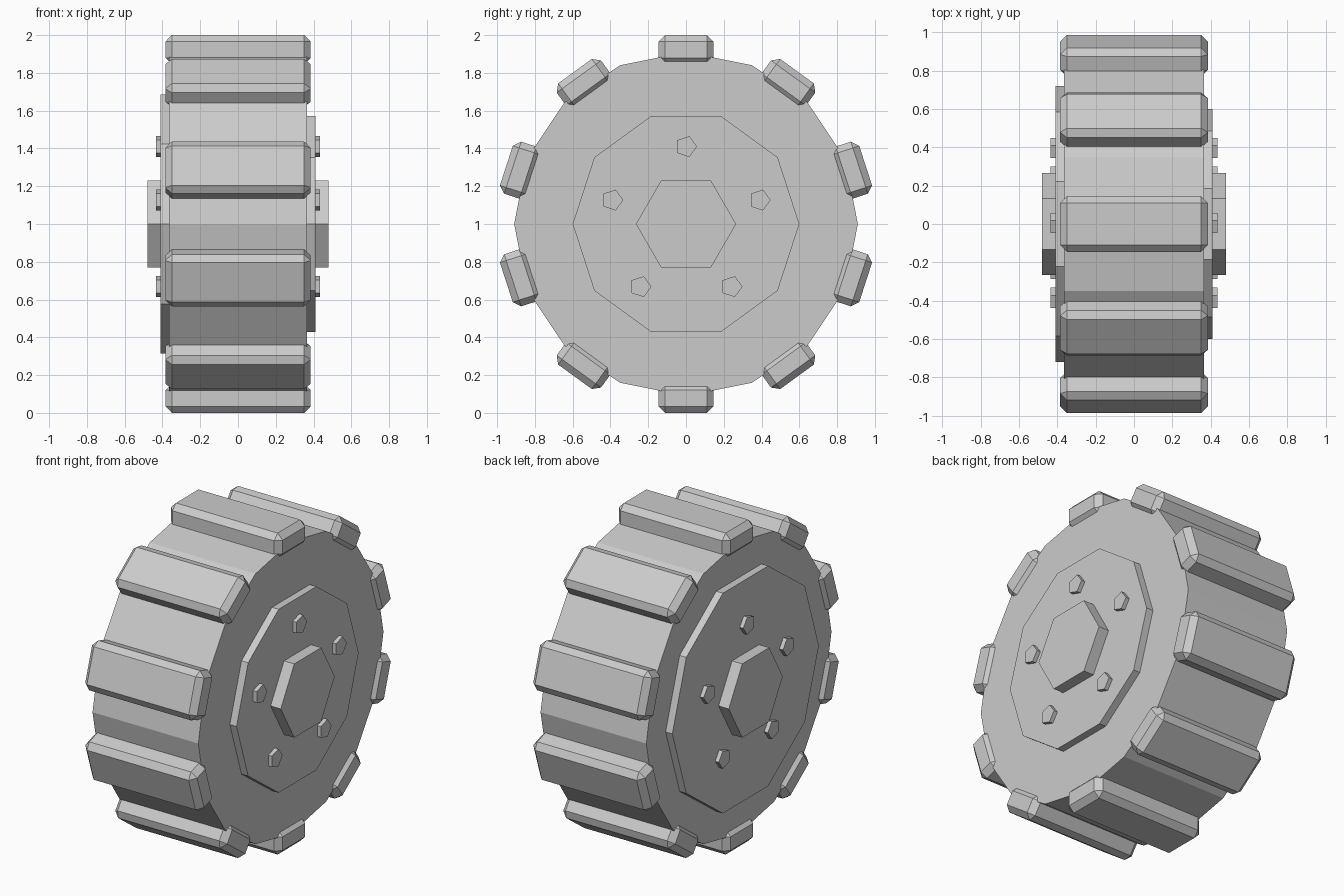
import bpy, bmesh
from math import cos, sin, pi, radians
from mathutils import Matrix

if "Cube" in bpy.data.objects:
    bpy.data.objects.remove(bpy.data.objects["Cube"])

AXLE_Z = 1.0


def finish(name, bm):
    bmesh.ops.recalc_face_normals(bm, faces=bm.faces)
    mesh = bpy.data.meshes.new(name)
    bm.to_mesh(mesh)
    bm.free()
    obj = bpy.data.objects.new(name, mesh)
    bpy.context.collection.objects.link(obj)
    return obj


def disc(name, sides, radius, x0, x1, y=0.0, z=0.0):
    """Prism along x with its first corner pointing to +y."""
    bm = bmesh.new()
    rings = [[bm.verts.new((x, y + radius * cos(2 * pi * i / sides),
                            AXLE_Z + z + radius * sin(2 * pi * i / sides)))
              for i in range(sides)] for x in (x0, x1)]
    for ring in rings:
        bm.faces.new(ring)
    for i in range(sides):
        j = (i + 1) % sides
        bm.faces.new((rings[0][i], rings[0][j], rings[1][j], rings[1][i]))
    return finish(name, bm)


def tread_block(index, angle):
    """Chamfered lug lying across the tyre."""
    bm = bmesh.new()
    bmesh.ops.create_cube(bm, size=1.0, matrix=Matrix.Diagonal((0.77, 0.29, 0.155, 1)))
    bmesh.ops.bevel(bm, geom=bm.edges[:], offset=0.035, segments=1,
                    affect='EDGES', profile=0.5)
    place = (Matrix.Translation((0, 0, AXLE_Z)) @ Matrix.Rotation(angle, 4, 'X')
             @ Matrix.Translation((0, 0, 0.9225)))
    bmesh.ops.transform(bm, matrix=place, verts=bm.verts)
    return finish(f"tread_block_{index}", bm)


# Tyre body
disc("tyre", 16, 0.91, -0.364, 0.364)

# Tread lugs
for k in range(10):
    tread_block(k, radians(36 * k))

# Rim plates, hub caps and bolts; the left rim plate is wider
for side, s, plate_radius in (("right", 1, 0.60), ("left", -1, 0.72)):
    disc(f"rim_plate_{side}", 10, plate_radius, s * 0.35, s * 0.41)
    disc(f"hub_cap_{side}", 6, 0.265, s * 0.39, s * 0.48)
    for k in range(5):
        a = radians(90 + 72 * k)
        disc(f"bolt_{side}_{k}", 5, 0.058, s * 0.40, s * 0.435,
             0.41 * cos(a), 0.41 * sin(a))
